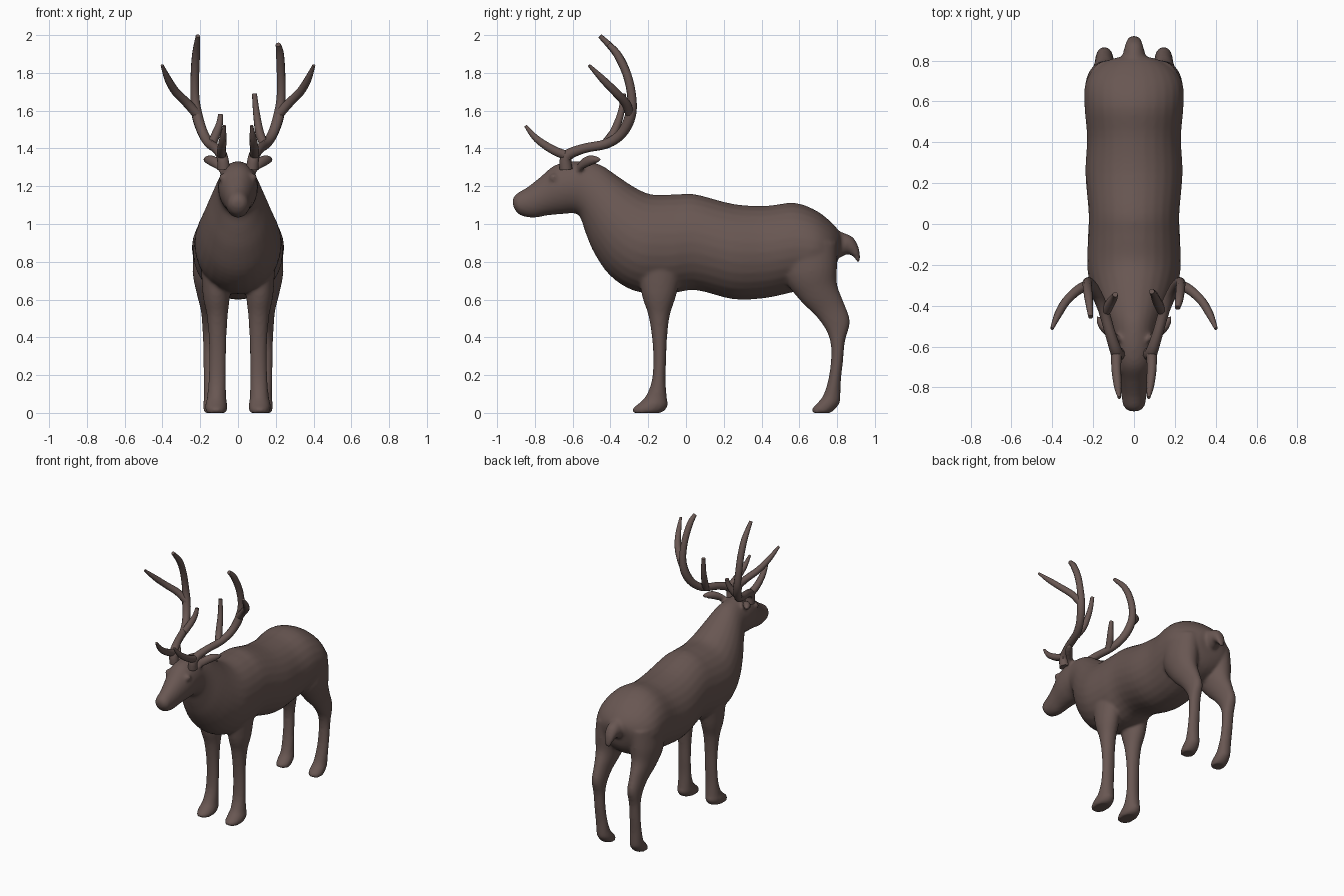
import bpy, bmesh, math
from mathutils import Vector

hide = bpy.data.materials.new("brown_hide")
hide.diffuse_color = (0.14, 0.095, 0.085, 1)


def spline(pts, n=4):
    """Catmull-Rom interpolation of equal-length tuples."""
    p = [pts[0]] + list(pts) + [pts[-1]]
    out = []
    for i in range(1, len(p) - 2):
        for k in range(n):
            t = k / n
            out.append(tuple(0.5 * (2 * b + (c - a) * t + (2 * a - 5 * b + 4 * c - d) * t * t
                                    + (3 * b - a - 3 * c + d) * t ** 3)
                             for a, b, c, d in zip(p[i - 1], p[i], p[i + 1], p[i + 2])))
    return out + [tuple(pts[-1])]


def loft(bm, stations, side=1, segs=28):
    """Skin of ovals; station = x, edge A (y, z), edge B (y, z), half width in x."""
    rings = []
    for x, ya, za, yb, zb, w in spline(stations):
        ring = []
        for k in range(segs):
            c, s = math.cos(math.tau * k / segs), math.sin(math.tau * k / segs)
            ring.append(bm.verts.new((side * (x + w * s),
                                      (ya + yb) / 2 + c * (ya - yb) / 2,
                                      (za + zb) / 2 + c * (za - zb) / 2)))
        rings.append(ring)
    faces = [bm.faces.new(rings[0]), bm.faces.new(rings[-1][::-1])]
    for a, b in zip(rings, rings[1:]):
        for k in range(segs):
            j = (k + 1) % segs
            faces.append(bm.faces.new((a[j], a[k], b[k], b[j])))
    bmesh.ops.recalc_face_normals(bm, faces=faces)


# Head, neck and trunk, nose to rump (upper edge, lower edge, half width)
trunk = [
    (0, -.920, 1.125, -.912, 1.085, .025), (0, -.900, 1.158, -.880, 1.048, .052),
    (0, -.840, 1.195, -.810, 1.033, .064), (0, -.773, 1.247, -.730, 1.046, .080),
    (0, -.700, 1.308, -.650, 1.053, .100), (0, -.620, 1.330, -.590, 1.056, .106),
    (0, -.530, 1.330, -.560, 1.035, .108), (0, -.450, 1.312, -.530, .950, .128),
    (0, -.360, 1.252, -.485, .845, .165), (0, -.270, 1.193, -.400, .725, .202),
    (0, -.180, 1.156, -.270, .645, .228), (0, -.050, 1.157, -.100, .630, .226),
    (0, .050, 1.157, .050, .650, .222), (0, .250, 1.106, .250, .602, .238),
    (0, .420, 1.096, .420, .608, .230), (0, .570, 1.112, .570, .640, .242),
    (0, .680, 1.076, .680, .660, .240), (0, .760, 1.018, .750, .700, .200),
    (0, .810, .962, .790, .760, .130), (0, .828, .920, .808, .840, .050)]
tail = [(0, .77, .98, .77, .82, .05), (0, .83, .955, .82, .825, .055),
        (0, .885, .928, .855, .840, .045), (0, .917, .865, .888, .825, .034),
        (0, .920, .795, .908, .795, .018)]
# Legs, top to hoof (front edge, back edge, half width)
front_leg = [
    (.120, -.27, .85, .00, .85, .080), (.115, -.235, .63, -.05, .63, .072),
    (.110, -.200, .52, -.085, .52, .056), (.108, -.180, .40, -.10, .40, .047),
    (.108, -.173, .28, -.105, .28, .045), (.110, -.181, .17, -.108, .17, .046),
    (.113, -.212, .09, -.100, .07, .051), (.115, -.250, .05, -.095, .045, .057),
    (.115, -.283, .022, -.110, .015, .057), (.115, -.280, 0, -.135, 0, .052)]
hind_leg = [
    (.130, .50, .92, .80, .90, .100), (.140, .52, .72, .80, .78, .100),
    (.145, .60, .60, .80, .68, .075), (.145, .69, .51, .835, .585, .052),
    (.145, .745, .43, .868, .485, .044), (.145, .768, .35, .842, .38, .040),
    (.143, .766, .26, .830, .26, .040), (.140, .752, .17, .820, .17, .042),
    (.135, .725, .09, .817, .075, .046), (.133, .693, .05, .812, .05, .051),
    (.132, .668, .022, .790, .02, .051), (.132, .670, 0, .765, 0, .047)]
ear = [(.070, -.575, 1.315, -.575, 1.265, .03), (.110, -.550, 1.347, -.540, 1.292, .032),
       (.143, -.510, 1.365, -.500, 1.310, .032), (.166, -.468, 1.358, -.465, 1.325, .020),
       (.176, -.450, 1.350, -.450, 1.338, .008)]

bm = bmesh.new()
loft(bm, trunk)
loft(bm, tail)
for side in (1, -1):
    for part in (front_leg, hind_leg, ear):
        loft(bm, part, side)
    # Eye bump
    eye = bmesh.ops.create_icosphere(bm, subdivisions=2, radius=.024)["verts"]
    bmesh.ops.translate(bm, verts=eye, vec=(side * .078, -.70, 1.245))
mesh = bpy.data.meshes.new("deer_body")
bm.to_mesh(mesh)
bm.free()
body = bpy.data.objects.new("deer_body", mesh)
bpy.context.collection.objects.link(body)
mesh.materials.append(hide)

# Fuse the parts into one skin and soften the joins
fuse = body.modifiers.new("fuse", 'REMESH')
fuse.mode = 'VOXEL'
fuse.voxel_size = .01
fuse.use_smooth_shade = True
soften = body.modifiers.new("soften", 'SMOOTH')
soften.factor = .5
soften.iterations = 6


def antler(name, side, tall_tip, inner_tip):
    """Main beam with brow, inner and outer tines; point = x, y, z, radius."""
    beam = [(.075, -.635, 1.29, .034), (.085, -.63, 1.36, .030), (.115, -.54, 1.40, .026),
            (.150, -.42, 1.425, .026), (.185, -.34, 1.48, .027), (.215, -.295, 1.57, .029),
            (.228, -.287, 1.67, .024), (.228, -.312, 1.79, .023), (.222, -.365, 1.90, .021), tall_tip]
    brow = [(.085, -.61, 1.355, .026), (.087, -.70, 1.39, .024),
            (.080, -.79, 1.45, .019), (.072, -.85, 1.52, .008)]
    outer = [(.215, -.295, 1.58, .026), (.270, -.320, 1.64, .024), (.330, -.375, 1.70, .022),
             (.370, -.44, 1.765, .019), (.402, -.513, 1.84, .008)]
    x, y, z = inner_tip
    inner = [(.140, -.43, 1.42, .024), (.115, -.385, 1.48, .023),
             (.098, y - .015, 1.48 + .5 * (z - 1.48), .018), (x, y, z, .013)]
    curve = bpy.data.curves.new(name, 'CURVE')
    curve.dimensions = '3D'
    curve.bevel_depth = 1
    curve.bevel_resolution = 3
    curve.use_fill_caps = True
    for path in (beam, brow, outer, inner):
        pts = spline(path)
        s = curve.splines.new('POLY')
        s.points.add(len(pts) - 1)
        for p, (px, py, pz, r) in zip(s.points, pts):
            p.co = (side * px, py, pz, 1)
            p.radius = r
    curve.materials.append(hide)
    ob = bpy.data.objects.new(name, curve)
    bpy.context.collection.objects.link(ob)
    bpy.ops.object.select_all(action='DESELECT')
    ob.select_set(True)
    bpy.context.view_layer.objects.active = ob
    bpy.ops.object.convert(target='MESH')
    bpy.ops.object.shade_smooth_by_angle(angle=math.radians(50))


antler("antler_right", 1, (.213, -.41, 1.95, .014), (.087, -.33, 1.69))
antler("antler_left", -1, (.212, -.455, 1.995, .012), (.092, -.345, 1.58))
